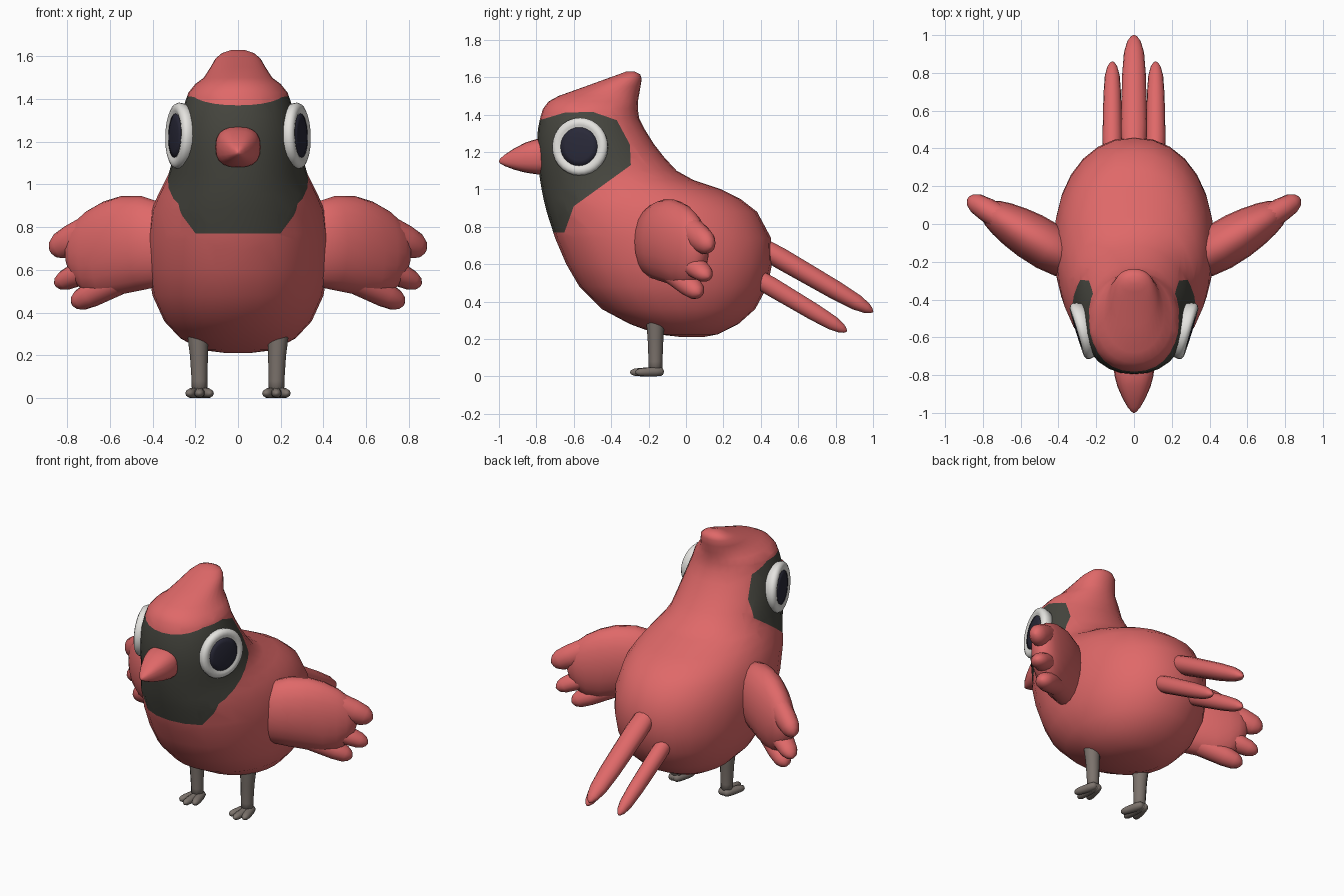
import bpy, bmesh, math
from mathutils import Vector

if "Cube" in bpy.data.objects:
    bpy.data.objects.remove(bpy.data.objects["Cube"])

def mat(name, c):
    m = bpy.data.materials.new(name)
    m.diffuse_color = (*c, 1)
    m.use_nodes = True
    m.node_tree.nodes["Principled BSDF"].inputs["Base Color"].default_value = m.diffuse_color
    return m

RED = mat("coral red", (0.74, 0.14, 0.14))
MASK = mat("charcoal", (0.062, 0.062, 0.050))
LEG = mat("warm grey", (0.20, 0.17, 0.15))
WHITE = mat("eye white", (0.78, 0.77, 0.74))
PUPIL = mat("pupil navy", (0.022, 0.022, 0.040))
X, Y, Z = Vector((1, 0, 0)), Vector((0, 1, 0)), Vector((0, 0, 1))

def finish(name, bm, *mats):
    bmesh.ops.recalc_face_normals(bm, faces=bm.faces)
    me = bpy.data.meshes.new(name)
    bm.to_mesh(me)
    bm.free()
    for m in mats:
        me.materials.append(m)
    for p in me.polygons:
        p.use_smooth = True
    ob = bpy.data.objects.new(name, me)
    bpy.context.collection.objects.link(ob)
    return ob

def loft(rings, seg=16, power=2.0):
    """Skin superelliptic rings given as (centre, half-axis u, half-axis v)."""
    bm = bmesh.new()
    sp = lambda a: math.copysign(abs(a) ** (2 / power), a)
    loops = []
    for c, u, v in rings:
        angles = [2 * math.pi * i / seg for i in range(seg)]
        loops.append([bm.verts.new(c + u * sp(math.cos(a)) + v * sp(math.sin(a))) for a in angles])
    for a, b in zip(loops, loops[1:]):
        for i in range(seg):
            j = (i + 1) % seg
            bm.faces.new((a[i], a[j], b[j], b[i]))
    bm.faces.new(loops[0])
    bm.faces.new(loops[-1])
    return bm

def feather(name, p, q, w, h, material=RED, seg=14):
    """Rounded, slightly tapering finger from p to q."""
    p, q = Vector(p), Vector(q)
    d = (q - p).normalized()
    u = d.cross(Z).normalized()
    v = u.cross(d)
    prof = [(0, .25), (.03, .65), (.1, .9), (.3, 1), (.7, .9), (.87, .76), (.95, .52), (.985, .27), (1, .05)]
    return finish(name, loft([(p.lerp(q, t), u * w * k, v * h * k) for t, k in prof], seg), material)

# Body, head and crest: z, front y, back y, half width
sections = [
    (.21, -.02, .09, .05), (.225, -.15, .17, .17), (.28, -.30, .28, .27),
    (.36, -.45, .37, .345), (.48, -.57, .435, .40), (.60, -.64, .46, .42),
    (.74, -.70, .455, .425), (.88, -.745, .38, .405), (.95, -.762, .29, .375),
    (1.0, -.772, .19, .35), (1.05, -.78, .04, .325), (1.10, -.787, -.05, .31),
    (1.17, -.795, -.115, .30), (1.24, -.797, -.17, .288), (1.32, -.792, -.22, .268),
    (1.38, -.78, -.25, .25), (1.43, -.765, -.258, .232), (1.47, -.735, -.257, .20),
    (1.50, -.68, -.252, .16), (1.55, -.54, -.243, .128), (1.59, -.43, -.237, .105),
    (1.615, -.36, -.245, .075), (1.63, -.32, -.275, .03)]
bm = loft([(Vector((0, (f + b) / 2, z)), X * w, Y * (b - f) / 2) for z, f, b, w in sections], 28, 2.12)

# Face mask: cut its outline into the skin, then colour inside the outline
outline = [(-.80, 1.365), (-.65, 1.41), (-.5, 1.415), (-.37, 1.37), (-.30, 1.24),
           (-.295, 1.13), (-.60, .91), (-.65, .77), (-.85, .77)]
for (y0, z0), (y1, z1) in zip(outline, outline[1:]):
    lo, hi = min(y0, y1) - .08, max(y0, y1) + .08
    zl, zh = min(z0, z1) - .08, max(z0, z1) + .08
    faces = [f for f in bm.faces
             if any(lo < v.co.y < hi and zl < v.co.z < zh for v in f.verts)
             or (lo < f.calc_center_median().y < hi and zl < f.calc_center_median().z < zh)]
    geom = faces + list({e for f in faces for e in f.edges}) + list({v for f in faces for v in f.verts})
    bmesh.ops.bisect_plane(bm, geom=geom, dist=1e-5, plane_co=(0, y0, z0),
                           plane_no=(0, z0 - z1, y1 - y0))

def inside(y, z, poly):
    hit = False
    for (y0, z0), (y1, z1) in zip(poly, poly[1:] + poly[:1]):
        if (z0 > z) != (z1 > z) and y < y0 + (z - z0) * (y1 - y0) / (z1 - z0):
            hit = not hit
    return hit

for f in bm.faces:
    c = f.calc_center_median()
    f.material_index = int(inside(c.y, c.z, outline + [(-.95, 1.0), (-.95, 1.365)]))
finish("body", bm, RED, MASK)

# Beak
beak = [(-.72, .108, .097, 1.175), (-.80, .104, .094, 1.175), (-.86, .088, .08, 1.17),
        (-.92, .062, .056, 1.162), (-.97, .034, .03, 1.155), (-.992, .015, .014, 1.152), (-1, .003, .003, 1.15)]
finish("beak", loft([(Vector((0, y, z)), X * w, Z * h) for y, w, h, z in beak], 20, 2.6), RED)

# Tail feathers
feather("tail_centre", (0, .30, .75), (0, 1.0, .345), .07, .058)
for s, side in ((-1, "left"), (1, "right")):
    feather("tail_" + side, (s * .115, .28, .585), (s * .115, .86, .24), .052, .052)

    # Eye: domed ring with a dark disc, turned outward
    n = Vector((s * .957, -.29, .03)).normalized()
    u = n.cross(Z).normalized()
    v = u.cross(n)
    c = Vector((s * .262, -.562, 1.228))
    ring = [(-.04, .135), (0, .152), (.02, .155), (.034, .148), (.042, .132), (.04, .115), (.034, .102)]
    disc = [(.02, .103), (.036, .103), (.042, .075), (.045, .04), (.046, .005)]
    for part, prof, m in (("eye_white_", ring, WHITE), ("pupil_", disc, PUPIL)):
        finish(part + side, loft([(c + n * d, u * r, v * r) for d, r in prof], 28), m)

    # Wing: x, bottom z, top z, half thickness along a swept-back axis
    axis = Vector((s * .857, .515, 0))
    thick = Vector((-s * .515, .857, 0))
    wing = [(.30, .66, .78, .05), (.32, .57, .87, .09), (.36, .525, .915, .115),
            (.45, .505, .945, .128), (.55, .485, .945, .125), (.63, .47, .92, .113),
            (.70, .485, .88, .095), (.75, .53, .835, .075), (.785, .60, .78, .05), (.80, .66, .72, .02)]
    at = lambda x, z: Vector((s * x, -.17 + (x - .37) * .6, z))
    finish("wing_" + side, loft([(at(x, (a + b) / 2), thick * t, Z * (b - a) / 2)
                                 for x, a, b, t in wing], 20), RED)
    for i, (a, b, h) in enumerate([((.55, .85), (.878, .69), .082), ((.52, .69), (.855, .53), .062),
                                   ((.48, .59), (.775, .44), .066)]):
        feather(f"wing_feather_{side}_{i + 1}", at(*a), at(*b), .07, h)

    # Leg and foot
    leg = [(.02, .036, .18), (.08, .037, .18), (.2, .042, .183), (.3, .05, .188), (.36, .052, .19)]
    finish("leg_" + side, loft([(Vector((s * x, -.163, z)), X * r, Y * r) for z, r, x in leg], 12), LEG)
    for i, (dx, y) in enumerate([(-.045, -.27), (0, -.30), (.045, -.27)]):
        feather(f"toe_{side}_{i + 1}", (s * .18 + dx * .2, -.12, .026), (s * .18 + dx * 1.15, y, .022),
                .028, .026, LEG, 10)
